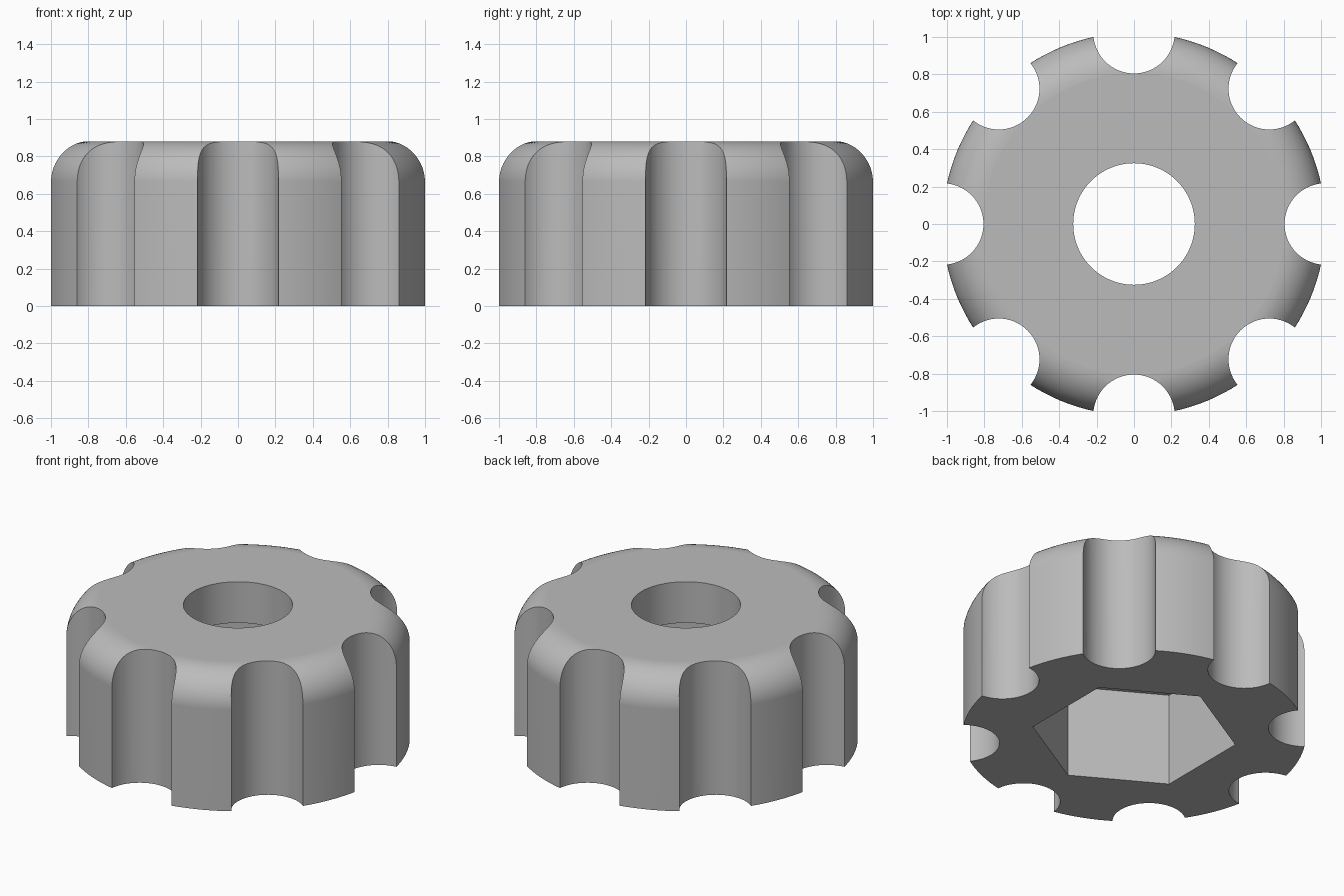
import bpy, bmesh, math
from mathutils import Matrix

if "Cube" in bpy.data.objects:
    bpy.data.objects.remove(bpy.data.objects["Cube"])

HEIGHT, RADIUS, FILLET = 0.88, 1.023, 0.215
NOTCH_RADIUS, NOTCHES = 0.218, 8
BORE_RADIUS, HEX_RADIUS, HEX_DEPTH = 0.325, 0.612, 0.61

grey = bpy.data.materials.new("grey plastic")
grey.use_nodes = True
grey.diffuse_color = (0.5, 0.5, 0.5, 1)
grey.node_tree.nodes["Principled BSDF"].inputs["Base Color"].default_value = (0.5, 0.5, 0.5, 1)


def make_object(name, bm):
    bmesh.ops.recalc_face_normals(bm, faces=bm.faces)
    mesh = bpy.data.meshes.new(name)
    bm.to_mesh(mesh)
    bm.free()
    mesh.materials.append(grey)
    obj = bpy.data.objects.new(name, mesh)
    bpy.context.collection.objects.link(obj)
    return obj


def prism(name, sides, radius, bottom, top, x=0, y=0, turn=0):
    """Upright prism with a corner at the given turn angle."""
    bm = bmesh.new()
    ring = []
    for i in range(sides):
        a = turn + math.tau * i / sides
        ring.append(bm.verts.new((x + radius * math.cos(a), y + radius * math.sin(a), bottom)))
    base = bm.faces.new(ring)
    moved = bmesh.ops.extrude_face_region(bm, geom=[base])["geom"]
    verts = [v for v in moved if isinstance(v, bmesh.types.BMVert)]
    bmesh.ops.translate(bm, verts=verts, vec=(0, 0, top - bottom))
    return make_object(name, bm)


# Knob body: a cylinder with a rounded top edge, turned from a profile
bm = bmesh.new()
profile = [(RADIUS, 0)]
for i in range(15):
    a = math.pi / 2 * i / 14
    profile.append((RADIUS - FILLET + FILLET * math.cos(a), HEIGHT - FILLET + FILLET * math.sin(a)))
SEGMENTS = 128
rings = []
for r, z in profile:
    rings.append([bm.verts.new((r * math.cos(math.tau * i / SEGMENTS),
                                r * math.sin(math.tau * i / SEGMENTS), z)) for i in range(SEGMENTS)])
for low, high in zip(rings, rings[1:]):
    for i in range(SEGMENTS):
        j = (i + 1) % SEGMENTS
        bm.faces.new((low[i], low[j], high[j], high[i]))
bm.faces.new(rings[0])
bm.faces.new(rings[-1])
knob = make_object("knob_body", bm)

# Cutters: finger notches round the rim, bore, hexagonal nut recess
cutters = [
    prism("bore_cutter", 96, BORE_RADIUS, HEX_DEPTH - 0.1, HEIGHT + 0.2),
    prism("nut_recess_cutter", 6, HEX_RADIUS, -0.2, HEX_DEPTH, turn=math.pi / 6),
]
for k in range(NOTCHES):
    a = math.tau * k / NOTCHES
    cutters.append(prism(f"finger_notch_cutter_{k + 1}", 64, NOTCH_RADIUS, -0.3, HEIGHT + 0.3,
                         RADIUS * math.cos(a), RADIUS * math.sin(a), a))

bpy.ops.object.select_all(action='DESELECT')
bpy.context.view_layer.objects.active = knob
knob.select_set(True)
for cutter in cutters:
    cut = knob.modifiers.new(cutter.name, 'BOOLEAN')
    cut.operation = 'DIFFERENCE'
    cut.solver = 'EXACT'
    cut.object = cutter
    bpy.ops.object.modifier_apply(modifier=cut.name)
for cutter in cutters:
    bpy.data.objects.remove(cutter)

# Smooth curved surfaces, crisp edges, flat top
bpy.ops.object.shade_smooth_by_angle(angle=math.radians(30))
for face in knob.data.polygons:
    if abs(face.normal.z) > 0.999:
        face.use_smooth = False
weighted = knob.modifiers.new("weighted_normals", 'WEIGHTED_NORMAL')
weighted.keep_sharp = True
